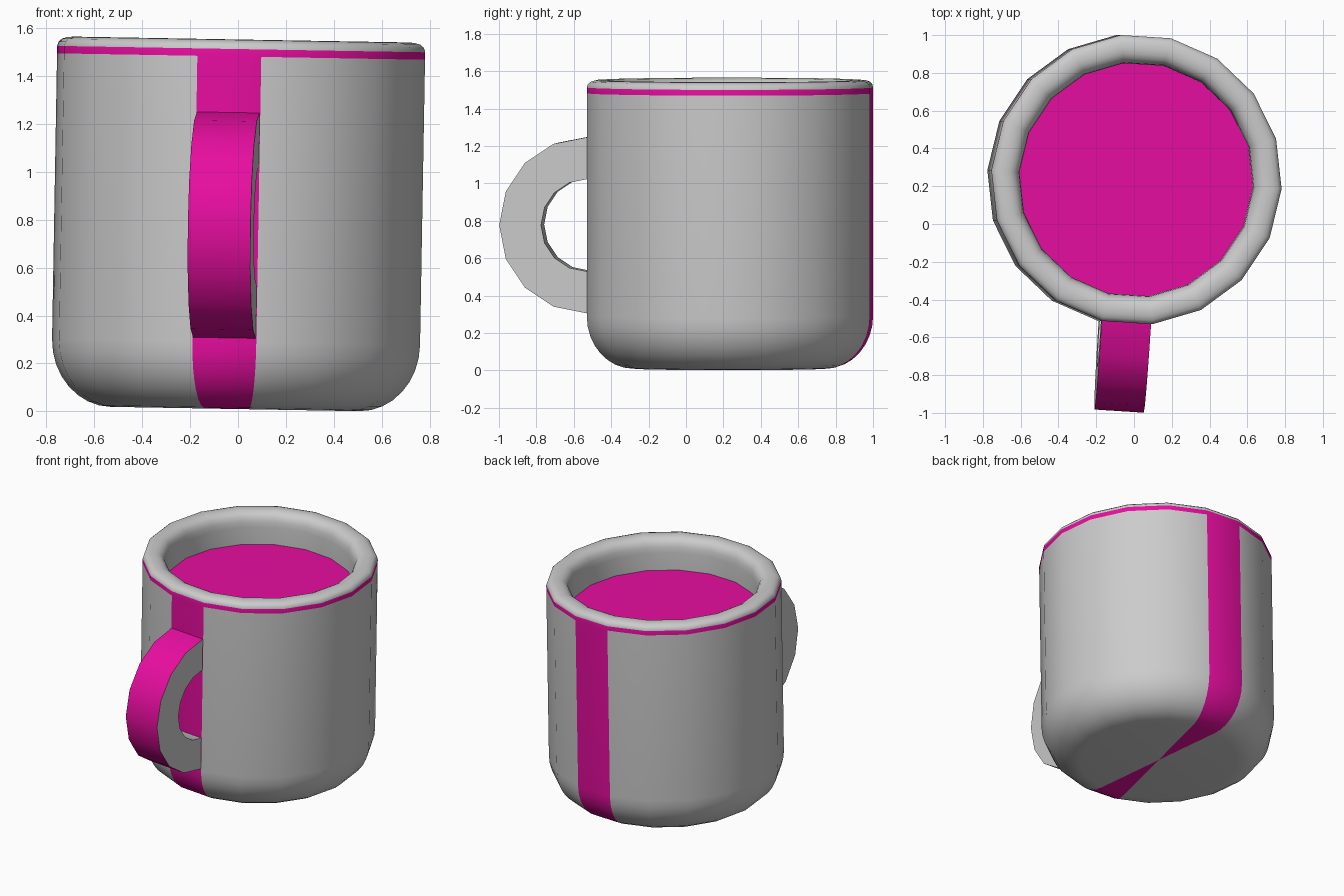
import bpy, bmesh
from math import sin, cos, pi, radians
from mathutils import Matrix

if "Cube" in bpy.data.objects:
    bpy.data.objects.remove(bpy.data.objects["Cube"])

SIDES = 18


def material(name, rgb):
    m = bpy.data.materials.new(name)
    m.diffuse_color = (*rgb, 1)
    m.use_nodes = True
    m.node_tree.nodes["Principled BSDF"].inputs["Base Color"].default_value = m.diffuse_color
    return m


grey = material("ceramic_grey", (0.8, 0.8, 0.8))
pink = material("glaze_pink", (0.8, 0.004, 0.35))

# The mug is turned a little about its axis and leans slightly to the right
pose = (Matrix.Translation((-0.013, 0.235, 0.01))
        @ Matrix.Rotation(radians(1.0), 4, 'Y')
        @ Matrix.Rotation(radians(-3.7), 4, 'Z'))


def finish(bm, name):
    bmesh.ops.recalc_face_normals(bm, faces=bm.faces)
    me = bpy.data.meshes.new(name)
    bm.to_mesh(me)
    bm.free()
    me.materials.append(grey)
    me.materials.append(pink)
    ob = bpy.data.objects.new(name, me)
    bpy.context.collection.objects.link(ob)
    ob.matrix_world = pose
    bpy.ops.object.select_all(action='DESELECT')
    ob.select_set(True)
    bpy.context.view_layer.objects.active = ob
    bpy.ops.object.shade_smooth_by_angle(angle=radians(35))
    return ob


# Cup profile (radius, height): rounded base, stripe band, soft rim, inner wall
base = [(0.52 + 0.25 * sin(i * pi / 16), 0.28 - 0.28 * cos(i * pi / 16)) for i in range(9)]
wall = [(0.77, 1.472), (0.77, 1.503)]
rim = [(0.765, 1.521), (0.75, 1.534), (0.727, 1.541), (0.70, 1.543), (0.673, 1.539),
       (0.65, 1.527), (0.634, 1.508), (0.624, 1.48), (0.62, 1.44), (0.62, 1.316)]
profile = base + wall + rim
band = len(base)

# Cup body, with one full face strip painted front and back and under the base
bm = bmesh.new()
rings = []
for r, z in profile:
    rings.append([bm.verts.new((r * cos(a), r * sin(a), z))
                  for a in (radians(-100 + 360 / SIDES * k) for k in range(SIDES))])
centre = bm.verts.new((0, 0, 0))
for k in range(SIDES):
    n = (k + 1) % SIDES
    stripe = k in (0, SIDES // 2)
    bm.faces.new((centre, rings[0][n], rings[0][k])).material_index = int(stripe)
    for i in range(len(rings) - 1):
        f = bm.faces.new((rings[i][k], rings[i][n], rings[i + 1][n], rings[i + 1][k]))
        f.material_index = int(i == band or (stripe and i < band))
# Drink surface
bm.faces.new(rings[-1]).material_index = 1
finish(bm, "cup")

# Handle: half ring of rectangular section, painted on its outer side
bm = bmesh.new()
SEG, HALF, Y0, Z0 = 8, 0.131, -0.757, 0.767
sections = []
for i in range(SEG + 1):
    a = pi * i / SEG
    sections.append([bm.verts.new((x, Y0 - r * sin(a), Z0 + r * cos(a)))
                     for x, r in ((-HALF, 0.471), (HALF, 0.471), (HALF, 0.247), (-HALF, 0.247))])
for s, t in zip(sections, sections[1:]):
    for j in range(4):
        n = (j + 1) % 4
        bm.faces.new((s[j], s[n], t[n], t[j])).material_index = int(j == 0)
finish(bm, "handle")
